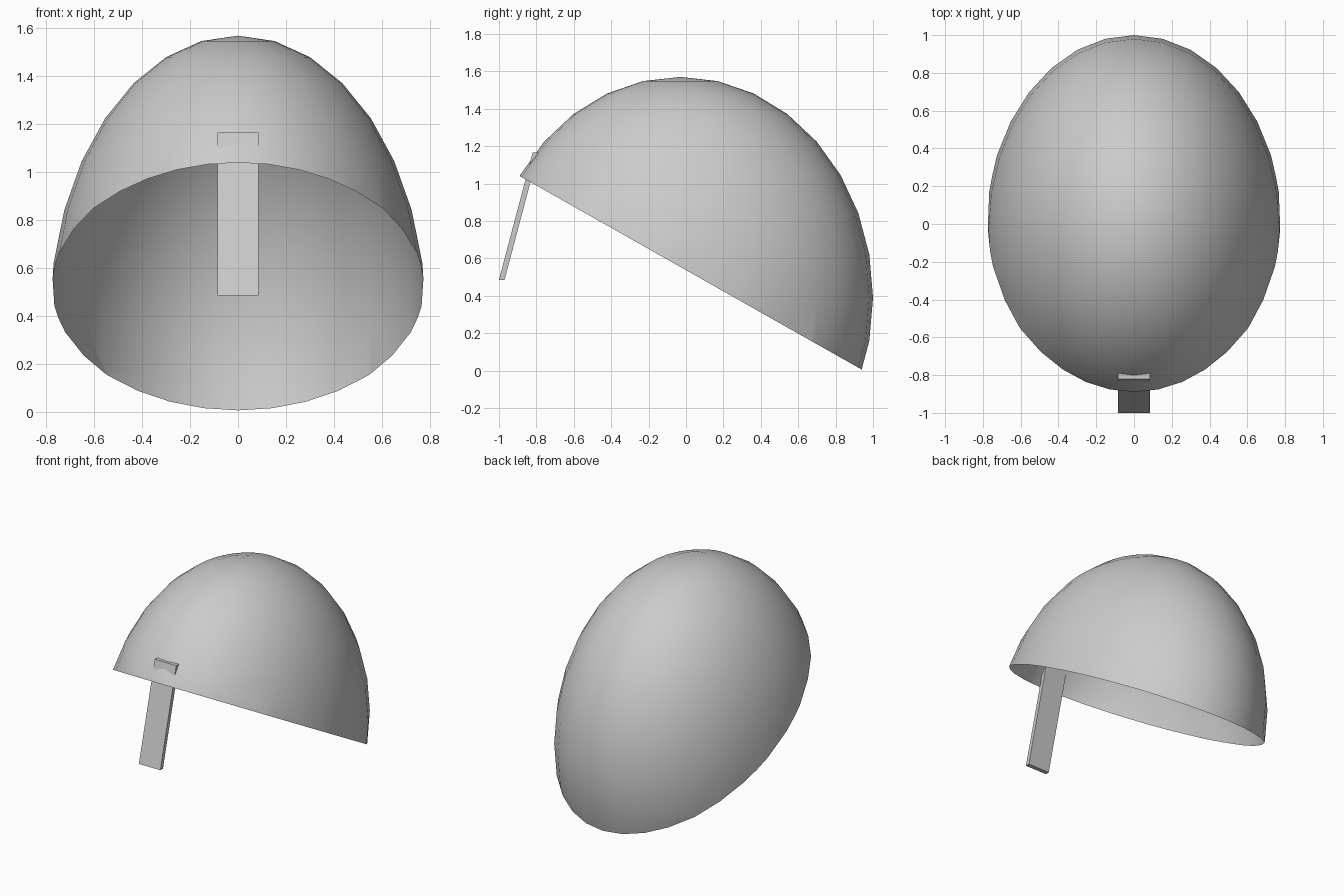
import bpy, bmesh
from mathutils import Vector, Matrix

if "Cube" in bpy.data.objects:
    bpy.data.objects.remove(bpy.data.objects["Cube"])

grey = bpy.data.materials.new("plain grey")
grey.diffuse_color = (0.6, 0.6, 0.6, 1)
grey.use_nodes = True
grey.node_tree.nodes["Principled BSDF"].inputs["Base Color"].default_value = grey.diffuse_color


def finish(name, bm):
    mesh = bpy.data.meshes.new(name)
    bm.to_mesh(mesh)
    bm.free()
    mesh.materials.append(grey)
    obj = bpy.data.objects.new(name, mesh)
    bpy.context.collection.objects.link(obj)
    return obj


# Helmet dome: stretched sphere, open below a sloping cut
bm = bmesh.new()
bmesh.ops.create_uvsphere(bm, u_segments=32, v_segments=16, radius=1)
bmesh.ops.transform(bm, verts=bm.verts,
                    matrix=Matrix.Translation((0, -0.03, 0.39)) @ Matrix.Diagonal((0.785, 1.03, 1.18, 1)))
front, back = Vector((0, -0.88, 1.035)), Vector((0, 0.94, 0.005))
slope = back - front
bmesh.ops.bisect_plane(bm, geom=bm.verts[:] + bm.edges[:] + bm.faces[:], plane_co=front,
                       plane_no=Vector((0, -slope.z, slope.y)), clear_inner=True)
for f in bm.faces:
    f.smooth = True
finish("dome", bm)

# Nose guard: thin bar leaning back into the dome, ends kept level
bm = bmesh.new()
bmesh.ops.create_cube(bm, size=1)
for v in bm.verts:
    top = v.co.z > 0
    y_front = -0.82 if top else -1.0
    v.co = (0.17 * v.co.x, y_front + (0.03 if v.co.y > 0 else 0), 1.165 if top else 0.485)
finish("nose_guard", bm)
